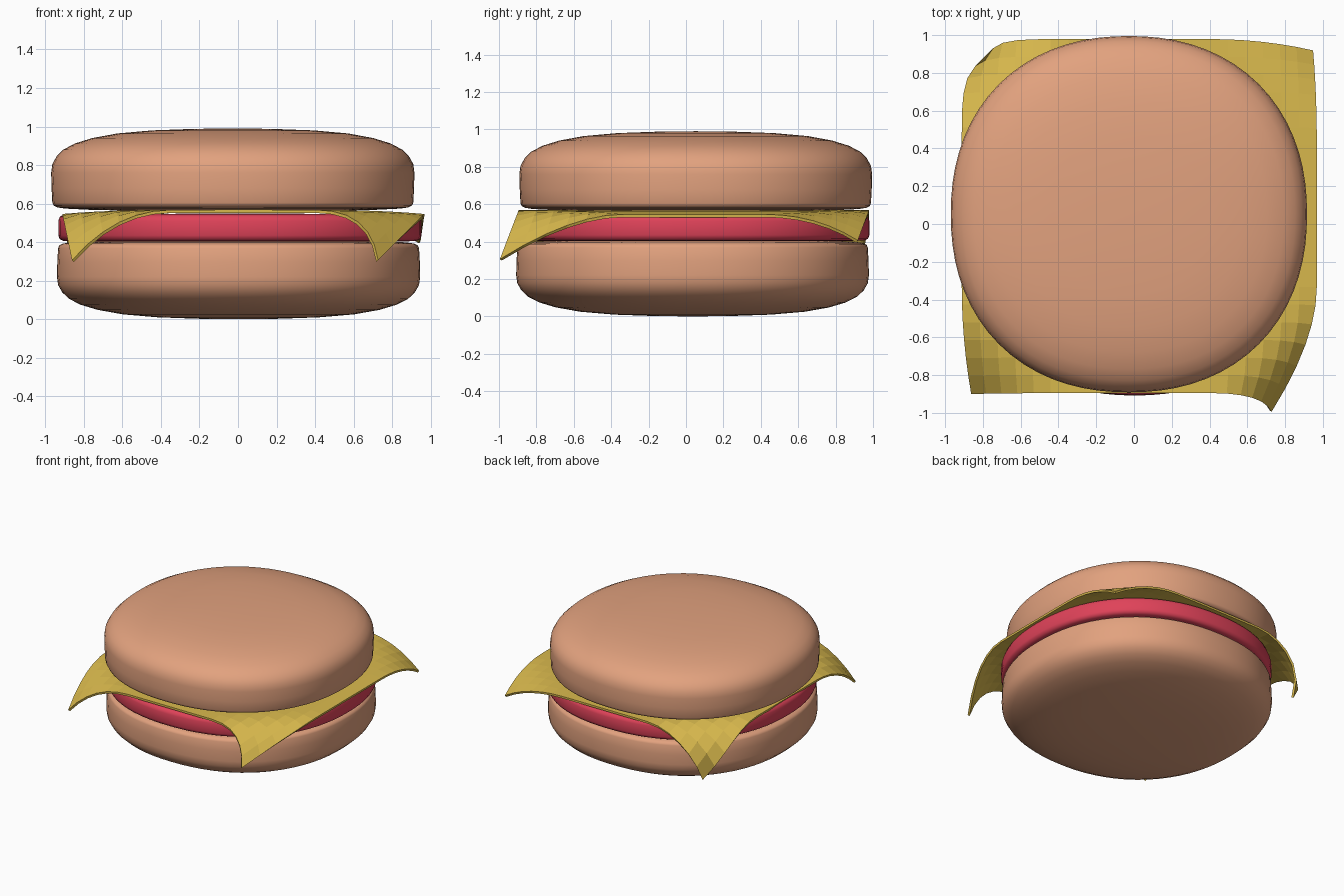
import bpy, bmesh
from math import cos, sin, pi, copysign

if "Cube" in bpy.data.objects:
    bpy.data.objects.remove(bpy.data.objects["Cube"])

SEG = 72
SQUARE = 2.2          # plan outline: slightly squared circle


def material(name, rgb):
    m = bpy.data.materials.new(name)
    m.diffuse_color = (*rgb, 1)
    m.use_nodes = True
    m.node_tree.nodes["Principled BSDF"].inputs["Base Color"].default_value = m.diffuse_color
    return m


def finish(name, bm, mat, smooth=True):
    bmesh.ops.recalc_face_normals(bm, faces=bm.faces)
    me = bpy.data.meshes.new(name)
    bm.to_mesh(me)
    bm.free()
    ob = bpy.data.objects.new(name, me)
    bpy.context.collection.objects.link(ob)
    me.materials.append(mat)
    for p in me.polygons:
        p.use_smooth = smooth
    return ob


def lathe(name, profile, centre, mat):
    """Sweep an (r, z) profile, pole to pole, round a squared circle."""
    bm = bmesh.new()
    rings = []
    for r, z in profile:
        if r == 0:
            rings.append([bm.verts.new((*centre, z))] * SEG)
            continue
        ring = []
        for i in range(SEG):
            c, s = cos(2 * pi * i / SEG), sin(2 * pi * i / SEG)
            k = r / (abs(c) ** SQUARE + abs(s) ** SQUARE) ** (1 / SQUARE)
            ring.append(bm.verts.new((centre[0] + k * c, centre[1] + k * s, z)))
        rings.append(ring)
    for a, b in zip(rings, rings[1:]):
        for i in range(SEG):
            j = (i + 1) % SEG
            bm.faces.new(dict.fromkeys((a[i], a[j], b[j], b[i])))
    return finish(name, bm, mat)


bread = material("bread", (0.76, 0.36, 0.21))
meat = material("meat", (0.74, 0.055, 0.10))
yellow = material("cheese", (0.70, 0.49, 0.075))

# Buns: one profile, measured from the cut face to the crown
bun = [(0, 0), (0.5, 0.002), (0.75, 0.008), (0.87, 0.014), (0.91, 0.02),
       (0.93, 0.03), (0.937, 0.045), (0.941, 0.12), (0.943, 0.2),
       (0.937, 0.245), (0.915, 0.285), (0.88, 0.32), (0.82, 0.352),
       (0.73, 0.38), (0.6, 0.404), (0.42, 0.42), (0.2, 0.428), (0, 0.43)]
lathe("top_bun", [(r, 0.56 + z) for r, z in bun], (-0.027, 0.052), bread)
lathe("bottom_bun", [(r, 0.412 * (1 - z / 0.43)) for r, z in bun],
      (0.003, 0.035), bread)

# Patty
lathe("patty", [(0, 0.403), (0.85, 0.403), (0.915, 0.406), (0.935, 0.415),
                (0.943, 0.435), (0.943, 0.51), (0.935, 0.532),
                (0.915, 0.542), (0.85, 0.546), (0, 0.548)],
      (0.01, 0.038), meat)

# Cheese: square sheet whose corners each droop by their own amount
# (x, y, z shift at the corner, sharpness of the sideways shift)
droop = {(-1, -1): (0.05, -0.005, -0.24, 2), (1, -1): (-0.24, -0.10, -0.24, 2),
         (1, 1): (-0.02, -0.06, -0.14, 2), (-1, 1): (0.15, -0.10, -0.37, 4)}
N = 20
bm = bmesh.new()
bmesh.ops.create_grid(bm, x_segments=N, y_segments=N, size=1)
for v in bm.verts:
    a, b = v.co.x, v.co.y
    dx, dy, dz, sharp = droop[copysign(1, a), copysign(1, b)]
    t = max(0, (abs(a) + abs(b) - 1.4) / 0.6)
    v.co = (0.028 + 0.94 * a + dx * t ** sharp,
            0.042 + 0.937 * b + dy * t ** sharp,
            0.568 - 0.022 * a ** 4 + dz * t ** 2)
cheese = finish("cheese_slice", bm, yellow, smooth=False)
mod = cheese.modifiers.new("thickness", 'SOLIDIFY')
mod.thickness = 0.016
mod.offset = -1
